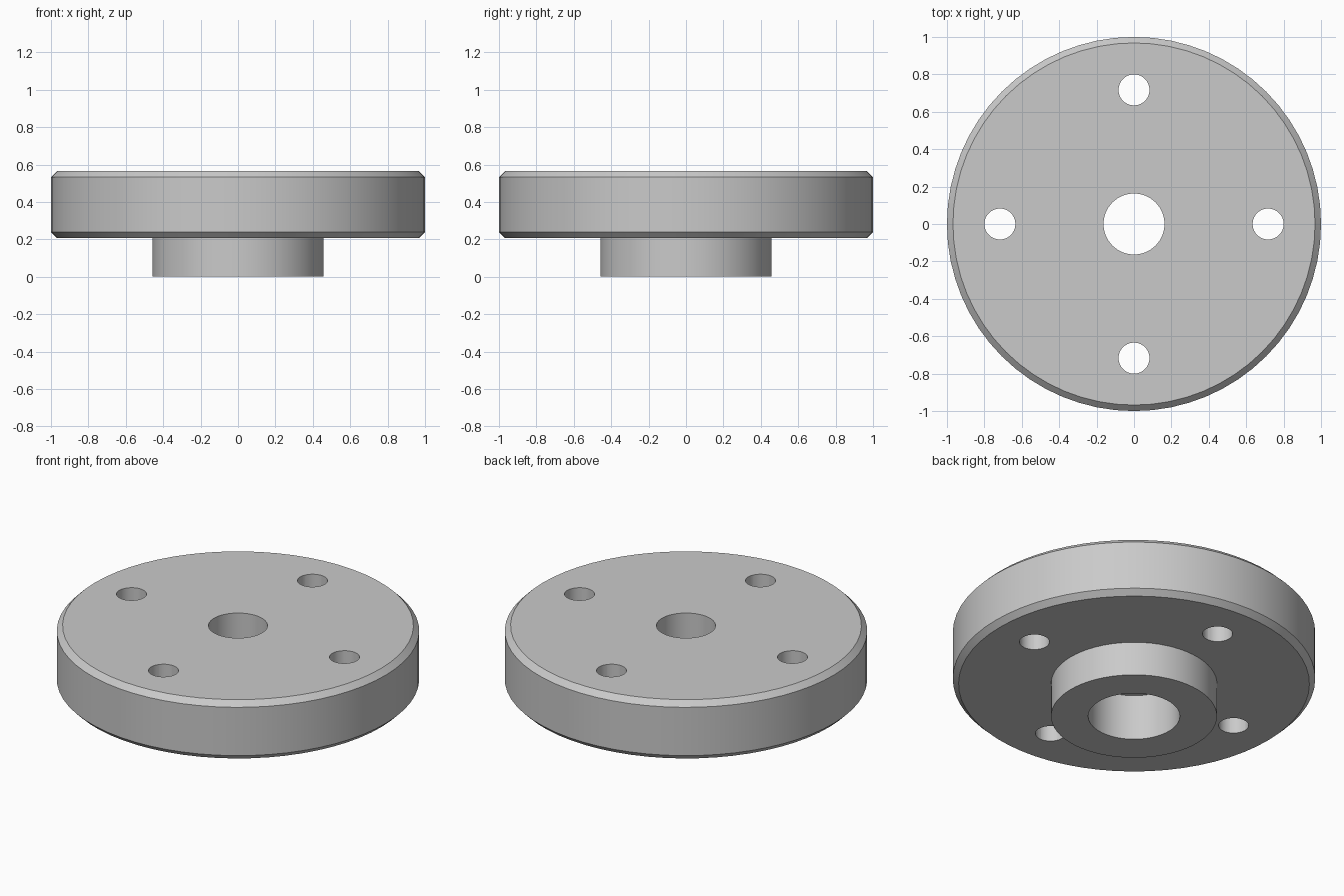
import bpy, bmesh, math
from mathutils import Matrix, Vector

cube = bpy.data.objects.get("Cube")
if cube:
    bpy.data.objects.remove(cube, do_unlink=True)

# Main dimensions
DISC_R, HUB_R, BORE_R, COUNTERBORE_R = 1.0, 0.458, 0.163, 0.253
DISC_Z, TOP_Z, STEP_Z, CHAMFER = 0.207, 0.565, 0.277, 0.032
BOLT_R, BOLT_CIRCLE, BOLT_COUNT = 0.083, 0.717, 4

steel = bpy.data.materials.new("grey steel")
steel.use_nodes = True
steel.diffuse_color = (0.59, 0.59, 0.59, 1)
steel.node_tree.nodes["Principled BSDF"].inputs["Base Color"].default_value = steel.diffuse_color


def add_object(name, bm):
    mesh = bpy.data.meshes.new(name)
    bmesh.ops.recalc_face_normals(bm, faces=bm.faces)
    bm.to_mesh(mesh)
    bm.free()
    mesh.materials.append(steel)
    obj = bpy.data.objects.new(name, mesh)
    bpy.context.collection.objects.link(obj)
    return obj


def lathe(name, profile, steps):
    """Turn a closed (radius, height) outline around the z axis."""
    bm = bmesh.new()
    verts = [bm.verts.new((r, 0, z)) for r, z in profile]
    edges = [bm.edges.new((a, b)) for a, b in zip(verts, verts[1:] + verts[:1])]
    bmesh.ops.spin(bm, geom=verts + edges, cent=(0, 0, 0), axis=(0, 0, 1),
                   angle=math.tau, steps=steps)
    bmesh.ops.remove_doubles(bm, verts=bm.verts, dist=1e-4)
    return add_object(name, bm)


# Chamfered disc with hub, through bore and counterbore
flange = lathe("hub_flange", [
    (BORE_R, TOP_Z),
    (DISC_R - CHAMFER, TOP_Z),
    (DISC_R, TOP_Z - CHAMFER),
    (DISC_R, DISC_Z + CHAMFER),
    (DISC_R - CHAMFER, DISC_Z),
    (HUB_R, DISC_Z),
    (HUB_R, 0),
    (COUNTERBORE_R, 0),
    (COUNTERBORE_R, STEP_Z),
    (BORE_R, STEP_Z),
], 64)

# Bolt holes cut through the disc
bm = bmesh.new()
for i in range(BOLT_COUNT):
    spot = Matrix.Rotation(math.tau * i / BOLT_COUNT, 4, 'Z') @ Vector(
        (BOLT_CIRCLE, 0, (DISC_Z + TOP_Z) / 2))
    bmesh.ops.create_cone(bm, cap_ends=True, segments=28, radius1=BOLT_R,
                          radius2=BOLT_R, depth=TOP_Z, matrix=Matrix.Translation(spot))
cutter = add_object("bolt_hole_cutter", bm)
cutter.hide_render = True

bpy.ops.object.select_all(action='DESELECT')
flange.select_set(True)
bpy.context.view_layer.objects.active = flange
cut = flange.modifiers.new("bolt_holes", 'BOOLEAN')
cut.operation = 'DIFFERENCE'
cut.solver = 'EXACT'
cut.object = cutter
bpy.ops.object.modifier_apply(modifier=cut.name)
bpy.data.objects.remove(cutter, do_unlink=True)

# Smooth walls, crisp chamfers and rims
bpy.ops.object.shade_smooth_by_angle(angle=math.radians(30))
